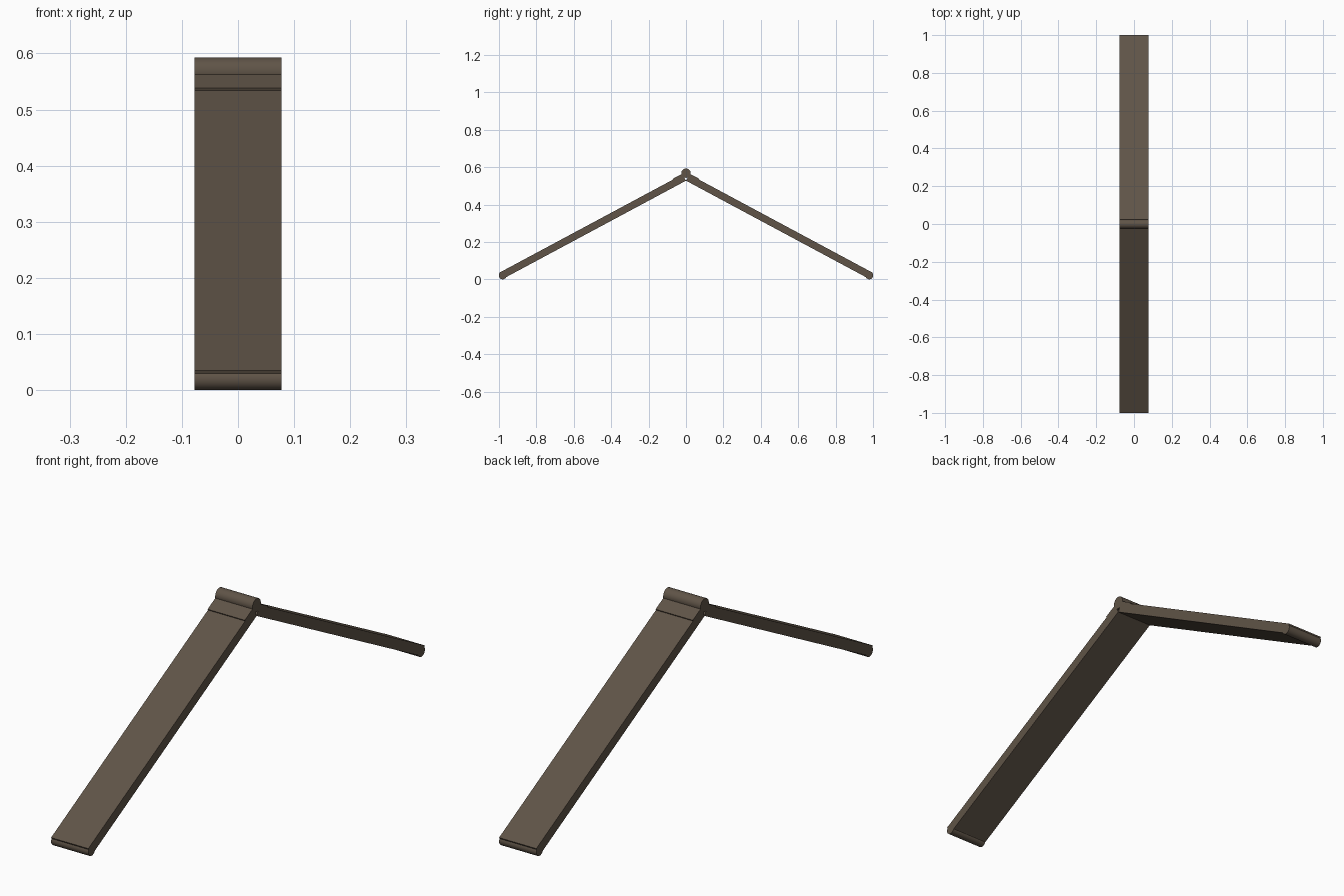
import bpy, bmesh
from math import radians
from mathutils import Vector

if "Cube" in bpy.data.objects:
    bpy.data.objects.remove(bpy.data.objects["Cube"])

HALF_W = 0.0775
brown = bpy.data.materials.new("brown")
brown.diffuse_color = (0.115, 0.088, 0.063, 1)
brown.use_nodes = True
brown.node_tree.nodes["Principled BSDF"].inputs["Base Color"].default_value = brown.diffuse_color

up = Vector((0.4725, 0.8813))       # placeholder axes in (y, z) for the +y leg
along = Vector((0.8813, -0.4725))   # down the slope, outward


def prism(name, profile):
    """Extrude a (y, z) outline across the full width."""
    bm = bmesh.new()
    face = bm.faces.new([bm.verts.new((-HALF_W, y, z)) for y, z in profile])
    ext = bmesh.ops.extrude_face_region(bm, geom=[face])
    verts = [v for v in ext["geom"] if isinstance(v, bmesh.types.BMVert)]
    bmesh.ops.translate(bm, verts=verts, vec=(2 * HALF_W, 0, 0))
    bmesh.ops.recalc_face_normals(bm, faces=bm.faces)
    mesh = bpy.data.meshes.new(name)
    bm.to_mesh(mesh)
    bm.free()
    mesh.materials.append(brown)
    ob = bpy.data.objects.new(name, mesh)
    bpy.context.collection.objects.link(ob)
    return ob


def rod(name, y, z, r):
    bpy.ops.mesh.primitive_cylinder_add(vertices=32, radius=r, depth=2 * HALF_W,
                                        location=(0, y, z), rotation=(0, radians(90), 0))
    ob = bpy.context.object
    ob.name = name
    ob.data.materials.append(brown)
    bpy.ops.object.shade_smooth_by_angle(angle=radians(30))


def slab(corner, length, thick):
    """Sloped rectangle starting at its lower outer corner on the top surface."""
    a = corner
    b = a - along * length
    return [a, b, b - up * thick, a - up * thick]


THICK = 0.038
for side, sgn in (("back", 1), ("front", -1)):
    def flip(pts):
        return [(p.x * sgn, p.y) for p in pts]

    # Long sloping board, square-cut at both ends
    foot = Vector((1.0, 0.0345))
    length = (foot.x - up.x * THICK) / along.x
    prism(side + "_leg", flip(slab(foot, length, THICK)))

    # Thin hinge plate lying on the board by the ridge
    plate = Vector((0.07, 0.538))
    prism(side + "_hinge_plate", flip(slab(plate, 0.06, 0.008)))

    # Rounded foot
    rod(side + "_foot", sgn * 0.98, 0.02, 0.02)

# Hinge barrel along the ridge
rod("hinge_barrel", 0, 0.568, 0.025)
